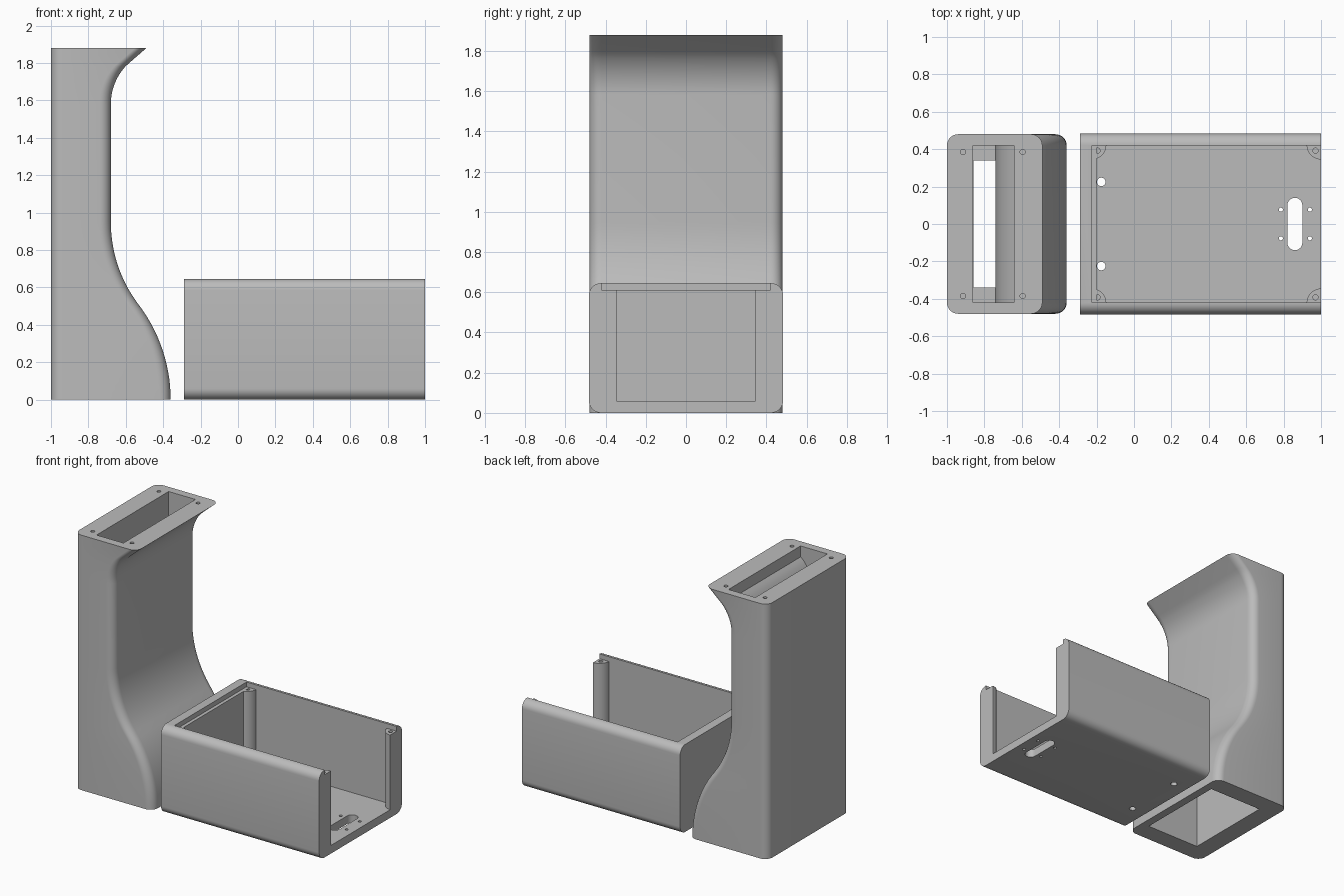
import bpy, bmesh, math

if "Cube" in bpy.data.objects:
    bpy.data.objects.remove(bpy.data.objects["Cube"])

grey = bpy.data.materials.new("plain_grey")
grey.diffuse_color = (0.5, 0.5, 0.5, 1)
grey.use_nodes = True
grey.node_tree.nodes["Principled BSDF"].inputs["Base Color"].default_value = grey.diffuse_color


def loft(name, loops):
    """Skin equal-length point loops and cap both ends."""
    bm = bmesh.new()
    rows = [[bm.verts.new(p) for p in loop] for loop in loops]
    n = len(rows[0])
    for a, b in zip(rows, rows[1:]):
        for i in range(n):
            j = (i + 1) % n
            bm.faces.new((a[i], a[j], b[j], b[i]))
    bm.faces.new(rows[0])
    bm.faces.new(rows[-1])
    bmesh.ops.recalc_face_normals(bm, faces=bm.faces)
    me = bpy.data.meshes.new(name)
    bm.to_mesh(me)
    bm.free()
    me.materials.append(grey)
    ob = bpy.data.objects.new(name, me)
    bpy.context.collection.objects.link(ob)
    return ob


def prism(name, pts, z0, z1):
    return loft(name, [[(x, y, z) for x, y in pts] for z in (z0, z1)])


def rect(x0, x1, y0, y1):
    return [(x0, y0), (x1, y0), (x1, y1), (x0, y1)]


def rounded(x0, x1, y0, y1, r, n=8):
    pts = []
    for k, (cx, cy) in enumerate(rect(x0 + r, x1 - r, y0 + r, y1 - r)):
        for i in range(n + 1):
            a = math.pi * (1 + k / 2 + i / n / 2)
            pts.append((cx + r * math.cos(a), cy + r * math.sin(a)))
    return pts


def circle(x, y, r, n=20):
    return [(x + r * math.cos(2 * math.pi * i / n),
             y + r * math.sin(2 * math.pi * i / n)) for i in range(n)]


def cut(ob, cutters):
    bpy.context.view_layer.objects.active = ob
    for c in cutters:
        m = ob.modifiers.new("cut", 'BOOLEAN')
        m.operation, m.solver, m.object = 'DIFFERENCE', 'EXACT', c
        bpy.ops.object.modifier_apply(modifier=m.name)
        bpy.data.objects.remove(c)


def smooth(ob):
    bpy.ops.object.select_all(action='DESELECT')
    ob.select_set(True)
    bpy.context.view_layer.objects.active = ob
    bpy.ops.object.shade_smooth_by_angle(angle=math.radians(30))


# Column: S-curved front edge as a function of height
def front_x(z):
    if z < 0.52:
        return -0.36 - 0.84 + math.sqrt(0.84 ** 2 - z * z)
    if z < 0.95:
        return -0.68 + 0.73 - math.sqrt(0.73 ** 2 - (0.95 - z) ** 2)
    if z < 1.58:
        return -0.68
    if z < 1.80:
        return -0.68 + 0.3 - math.sqrt(0.3 ** 2 - (z - 1.58) ** 2)
    return -0.582 + (z - 1.80) * 0.092 / 0.08


def heights(a, b, n):
    return [a + (b - a) * i / n for i in range(n + 1)]


zs = (heights(0, 0.52, 14) + heights(0.52, 0.95, 12)[1:]
      + heights(0.95, 1.58, 2)[1:] + heights(1.58, 1.80, 12)[1:] + [1.88])
column = loft("column", [[(x, y, z) for x, y in
                          rounded(-1, front_x(z), -0.48, 0.48, 0.06)] for z in zs])


# Hollow inside the column, wider near the top opening
def hollow(name, levels, half, back):
    return loft(name, [[(x, y, z) for x, y in rect(
        back, min(-0.64 if z > 1.5 else 0, front_x(min(z, 1.88)) - 0.06), -half, half)]
        for z in levels])


lower = hollow("lower_hollow", [z for z in zs if z < 1.5] + [1.60], 0.34, -0.859)
for v in lower.data.vertices:
    if v.co.z < 0.001:
        v.co.z = -0.02
upper = hollow("upper_hollow", [z for z in zs if 1.57 < z < 1.81] + [1.92], 0.42, -0.86)
screws = [prism("screw_hole", circle(x, y, 0.014), 1.83, 1.95)
          for x in (-0.915, -0.595) for y in (-0.385, 0.385)]
cut(column, [lower, upper] + screws)
smooth(column)

# Open tray with rounded long edges
tray = loft("tray", [[(x, y, z) for y, z in rounded(-0.483, 0.483, 0, 0.645, 0.06)]
                     for x in (-0.29, 1.0)])
cuts = [prism("inside", rect(-0.2, 1.1, -0.42, 0.42), 0.06, 0.8),
        prism("lid_ledge", rect(-0.225, 0.5, -0.4199, 0.4199), 0.61, 0.8),
        prism("cable_slot", rounded(0.82, 0.90, -0.14, 0.14, 0.0399), -0.1, 0.2)]
cuts += [prism("floor_hole", circle(-0.175, y, 0.023), -0.1, 0.2) for y in (-0.225, 0.225)]
cuts += [prism("floor_screw", circle(x, y, 0.011), -0.1, 0.2)
         for x in (0.785, 0.94) for y in (-0.077, 0.077)]
cut(tray, cuts)
smooth(tray)

# Quarter-round screw posts in the tray corners
for cx, sx in ((-0.225, 1), (1.0, -1)):
    for sy in (-1, 1):
        cy = sy * 0.422
        arc = [(cx, cy)] + [(cx + sx * 0.077 * math.cos(a * math.pi / 20),
                             cy - sy * 0.077 * math.sin(a * math.pi / 20))
                            for a in range(11)]
        post = prism("screw_post", arc, 0.055, 0.61)
        cut(post, [prism("post_hole", circle(cx + sx * 0.03, cy - sy * 0.03, 0.014), 0.5, 0.7)])
        smooth(post)
